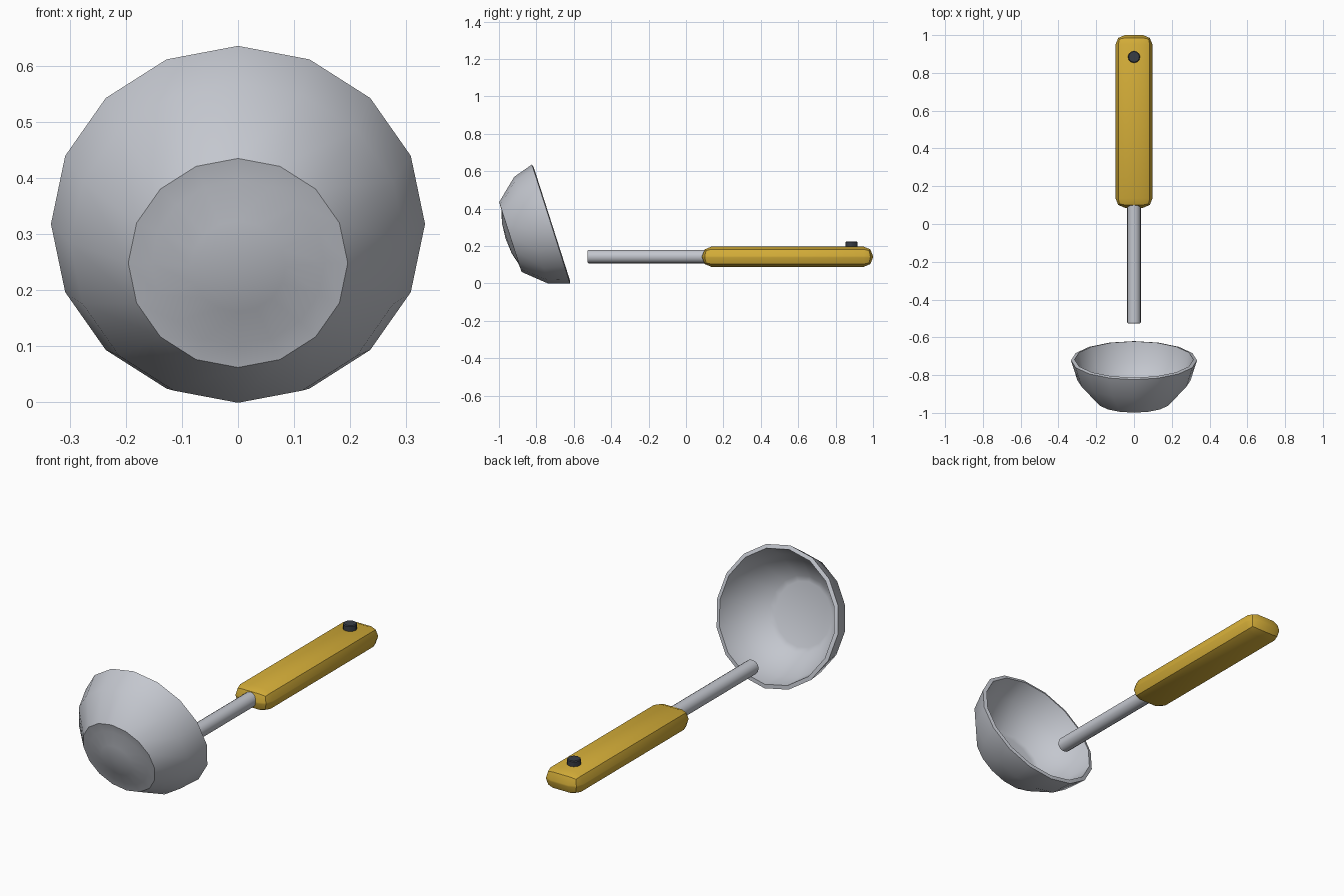
import bpy, bmesh, math
from mathutils import Vector, Matrix

if "Cube" in bpy.data.objects:
    bpy.data.objects.remove(bpy.data.objects["Cube"])


def material(name, rgb):
    m = bpy.data.materials.new(name)
    m.diffuse_color = (*rgb, 1)
    m.use_nodes = True
    m.node_tree.nodes["Principled BSDF"].inputs["Base Color"].default_value = m.diffuse_color
    return m


STEEL = material("steel grey", (0.55, 0.57, 0.62))
GOLD = material("golden yellow", (0.66, 0.42, 0.04))
DARK = material("dark slate", (0.04, 0.047, 0.06))


def finish(bm, name, mat, angle=30):
    bmesh.ops.recalc_face_normals(bm, faces=bm.faces)
    me = bpy.data.meshes.new(name)
    bm.to_mesh(me)
    bm.free()
    me.materials.append(mat)
    ob = bpy.data.objects.new(name, me)
    bpy.context.collection.objects.link(ob)
    bpy.ops.object.select_all(action='DESELECT')
    ob.select_set(True)
    bpy.context.view_layer.objects.active = ob
    bpy.ops.object.shade_smooth_by_angle(angle=math.radians(angle))
    return ob


def revolve(name, profile, centre, axis, up, mat, sides):
    """Revolve (radius, height) points about an axis; radius 0 makes a tip."""
    bm = bmesh.new()
    centre, axis, up = Vector(centre), Vector(axis), Vector(up)
    side = axis.cross(up)
    rings = []
    for r, h in profile:
        base = centre + axis * h
        if r == 0:
            rings.append([bm.verts.new(base)] * sides)
        else:
            rings.append([bm.verts.new(base + r * (up * math.cos(t) + side * math.sin(t)))
                          for t in (2 * math.pi * i / sides for i in range(sides))])
    for a, b in zip(rings, rings[1:]):
        for i in range(sides):
            j = (i + 1) % sides
            bm.faces.new(list(dict.fromkeys((a[i], a[j], b[j], b[i]))))
    for ring in (rings[0], rings[-1]):
        if ring[0] is not ring[1]:
            bm.faces.new(ring)
    return finish(bm, name, mat)


# Tilted bowl: inner floor, inner wall, rim, outer wall, foot ring, shallow dome
s, c = math.sin(0.31), math.cos(0.31)
bowl = [(0.152, 0.215), (0.178, 0.207), (0.284, 0.100), (0.315, -0.005),
        (0.334, 0.0), (0.300, 0.110), (0.196, 0.228), (0.155, 0.229),
        (0.085, 0.248), (0, 0.255)]
revolve("bowl", bowl, (0, -0.722, 0.318), (0, -c, -s), (0, -s, c), STEEL, 16)

# Rod
revolve("rod", [(0.032, -0.527), (0.036, -0.521), (0.036, 0.2)],
        (0, 0, 0.144), (0, 1, 0), (0, 0, 1), STEEL, 16)

# Rounded handle grip
bm = bmesh.new()
bmesh.ops.create_cube(bm, size=1, matrix=Matrix.Translation((0, 0.543, 0.143))
                      @ Matrix.Diagonal((0.196, 0.914, 0.108, 1)))
bmesh.ops.bevel(bm, geom=bm.edges[:], offset=0.05, segments=2, profile=0.5,
                affect='EDGES')
finish(bm, "handle_grip", GOLD)

# Dark peg on the end of the grip
revolve("peg", [(0.032, 0.18), (0.032, 0.221), (0.028, 0.225)],
        (0, 0.885, 0), (0, 0, 1), (0, 1, 0), DARK, 12)
